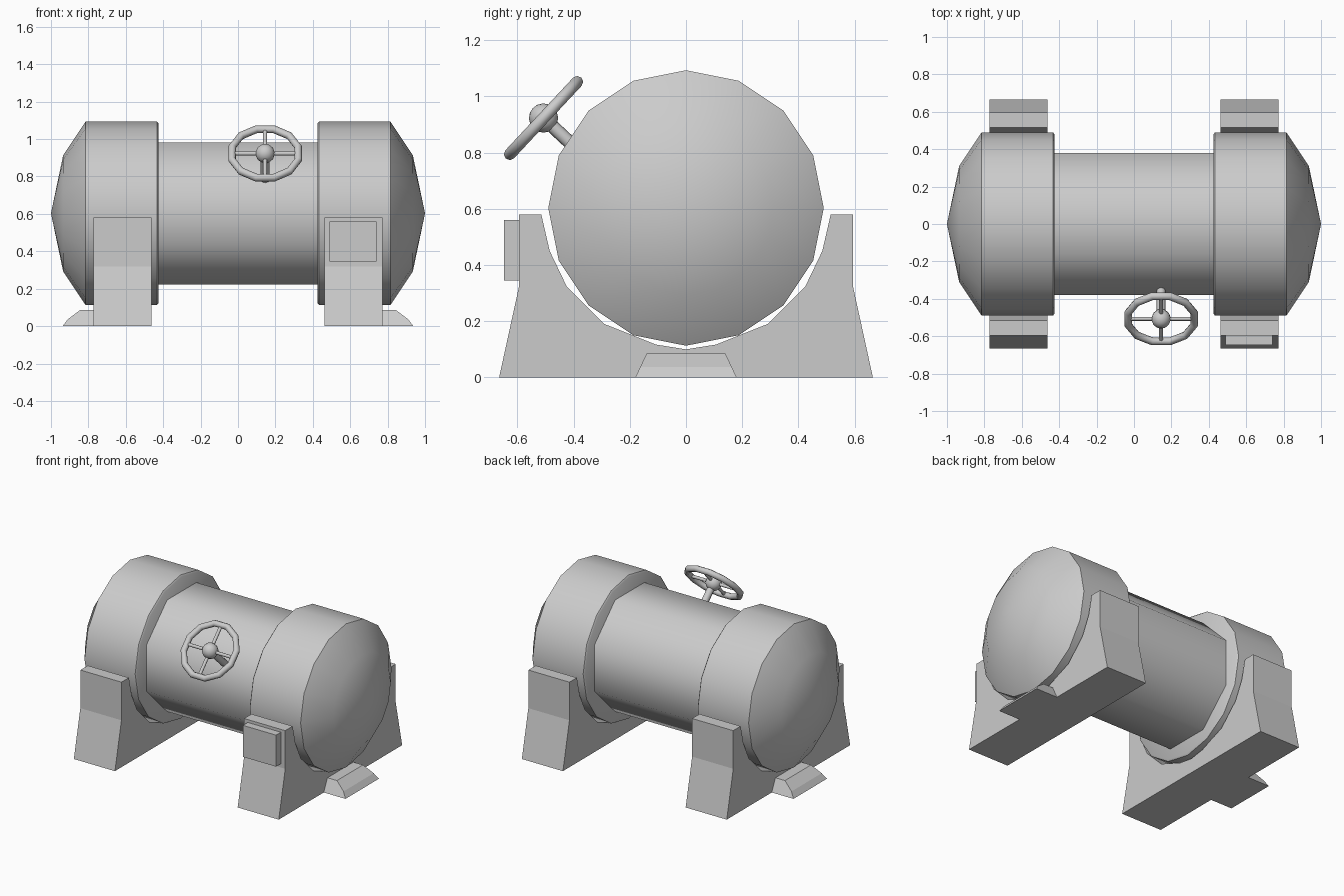
import bpy, bmesh, math
from mathutils import Vector, Matrix

if "Cube" in bpy.data.objects:
    bpy.data.objects.remove(bpy.data.objects["Cube"])

ZC = 0.603  # tank axis height


def finish(bm, name, smooth=0):
    bmesh.ops.remove_doubles(bm, verts=bm.verts, dist=1e-5)
    bmesh.ops.recalc_face_normals(bm, faces=bm.faces)
    me = bpy.data.meshes.new(name)
    bm.to_mesh(me)
    bm.free()
    ob = bpy.data.objects.new(name, me)
    bpy.context.collection.objects.link(ob)
    if smooth:
        bpy.ops.object.select_all(action='DESELECT')
        ob.select_set(True)
        bpy.context.view_layer.objects.active = ob
        bpy.ops.object.shade_smooth_by_angle(angle=math.radians(smooth))
    return ob


def skin(bm, loops, close=False, caps=False):
    """Bridge equally long loops of points with quads."""
    rings = [[bm.verts.new(p) for p in lp] for lp in loops]
    n = len(rings[0])
    pairs = list(zip(rings, rings[1:])) + ([(rings[-1], rings[0])] if close else [])
    for a, b in pairs:
        for i in range(n):
            j = (i + 1) % n
            bm.faces.new((a[i], a[j], b[j], b[i]))
    if caps:
        bm.faces.new(rings[0])
        bm.faces.new(rings[-1])


def lathe_x(name, profile, sides, phase=0.0):
    """Turn (x, radius) points around the tank axis."""
    bm = bmesh.new()
    loops = []
    for x, r in profile:
        angles = [2 * math.pi * i / sides + phase for i in range(sides)]
        loops.append([(x, r * math.cos(a), ZC + r * math.sin(a)) for a in angles])
    skin(bm, loops)
    return finish(bm, name, 50)


# Tank body (octagonal) and domed ends
R = 0.38 / math.cos(math.pi / 8)
lathe_x("tank_body", [(-0.5, 0), (-0.5, R), (0.5, R), (0.5, 0)], 8, math.pi / 8)
dome = [(0.425, 0), (0.425, 0.48), (0.433, 0.49), (0.815, 0.49), (0.935, 0.31), (1.0, 0)]
for side, s in (("right", 1), ("left", -1)):
    lathe_x(side + "_tank_end", [(s * x, r) for x, r in dome], 16)

# Saddles with a curved cradle, plus the small foot ramp outside each
half = [(0.665, 0), (0.595, 0.32), (0.595, 0.58), (0.515, 0.58), (0.485, 0.45),
        (0.425, 0.325), (0.29, 0.19), (0.107, 0.117)]
saddle = half + [(0, 0.1)] + [(-y, z) for y, z in reversed(half)]
ramp = [(0.76, 0, 0.18), (0.937, 0, 0.18), (0.91, 0.037, 0.163),
        (0.845, 0.085, 0.14), (0.76, 0.085, 0.14)]
for side, s in (("right", 1), ("left", -1)):
    bm = bmesh.new()
    skin(bm, [[(s * x, y, z) for y, z in saddle] for x in (0.463, 0.773)], caps=True)
    finish(bm, side + "_saddle")
    bm = bmesh.new()
    skin(bm, [[(s * x, t * y, z) for x, z, y in ramp] for t in (-1, 1)], caps=True)
    finish(bm, side + "_foot_ramp")

# Plate on the front of the right saddle
bm = bmesh.new()
bmesh.ops.create_cube(bm, size=1, matrix=Matrix.Translation((0.615, -0.612, 0.453))
                      @ Matrix.Diagonal((0.25, 0.07, 0.215, 1)))
finish(bm, "front_plate")

# Handwheel: rim, spokes, hub and stem, tilted 45 degrees up to the front
wheel = Matrix.Translation((0.145, -0.507, 0.923)) @ Matrix.Rotation(math.radians(47), 4, 'X')


def rod(name, a, b, radius, sides):
    a, b = Vector(a), Vector(b)
    turn = (b - a).to_track_quat('Z', 'Y').to_matrix().to_4x4()
    bm = bmesh.new()
    bmesh.ops.create_cone(bm, cap_ends=True, segments=sides, radius1=radius, radius2=radius,
                          depth=(b - a).length,
                          matrix=wheel @ Matrix.Translation((a + b) / 2) @ turn)
    finish(bm, name, 50)


bm = bmesh.new()
loops = []
for i in range(12):
    a = 2 * math.pi * (i + 0.5) / 12
    ring = []
    for j in range(8):
        t = 2 * math.pi * j / 8
        r = 0.183 + 0.021 * math.cos(t)
        ring.append(wheel @ Vector((r * math.cos(a), r * math.sin(a), 0.021 * math.sin(t))))
    loops.append(ring)
skin(bm, loops, close=True)
finish(bm, "wheel_rim", 50)

rod("wheel_spoke_across", (-0.18, 0, 0), (0.18, 0, 0), 0.011, 8)
rod("wheel_spoke_upright", (0, -0.18, 0), (0, 0.18, 0), 0.011, 8)
rod("wheel_stem", (0, 0, 0), (0, 0, -0.3), 0.024, 8)

bm = bmesh.new()
bmesh.ops.create_uvsphere(bm, u_segments=12, v_segments=8, radius=0.052, matrix=wheel)
finish(bm, "wheel_hub", 50)
